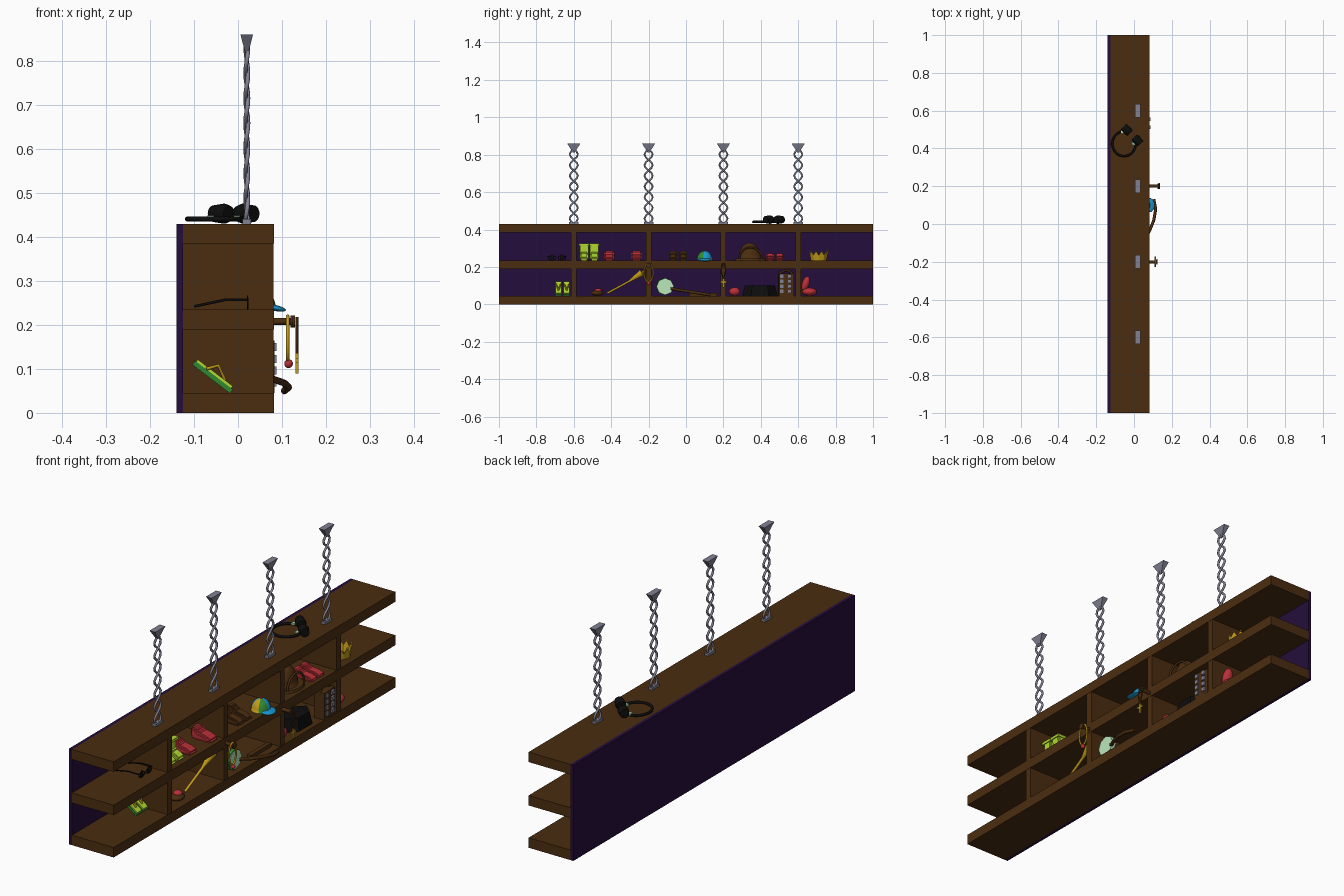
import bpy, bmesh, math
from math import sin, cos, pi, radians
from mathutils import Vector, Matrix, Euler

cube = bpy.data.objects.get("Cube")
if cube:
    bpy.data.objects.remove(cube, do_unlink=True)


def material(name, rgb):
    m = bpy.data.materials.new(name)
    m.use_nodes = True
    m.diffuse_color = (*rgb, 1)
    m.node_tree.nodes["Principled BSDF"].inputs["Base Color"].default_value = (*rgb, 1)
    return m


WOOD = material("brown wood", (.07, .026, .005))
PURPLE = material("dark purple", (.018, .004, .045))
STEEL = material("steel grey", (.22, .22, .29))
BLACK = material("black", (.004, .004, .004))
LIME = material("lime", (.45, .7, .03))
RED = material("red", (.5, .03, .04))
GOLD = material("gold", (.55, .33, .01))
BLUE = material("blue", (.01, .32, .65))
MINT = material("pale mint", (.5, .8, .5))
GREEN = material("green", (.03, .25, .03))


# ---- helpers ----
def finish(name, bm, mats, smooth=False):
    bmesh.ops.recalc_face_normals(bm, faces=bm.faces)
    me = bpy.data.meshes.new(name)
    bm.to_mesh(me)
    bm.free()
    for m in mats if isinstance(mats, (list, tuple)) else [mats]:
        me.materials.append(m)
    for p in me.polygons:
        p.use_smooth = smooth
    ob = bpy.data.objects.new(name, me)
    bpy.context.collection.objects.link(ob)
    return ob


def box(name, lo, hi, mat, tilt=(0, 0, 0)):
    lo, hi = Vector(lo), Vector(hi)
    bm = bmesh.new()
    bmesh.ops.create_cube(bm, size=1, matrix=Matrix.LocRotScale((lo + hi) / 2, Euler(tilt), hi - lo))
    return finish(name, bm, mat)


def cone(name, a, b, r1, r2, mat, sides=16, squash=(1, 1), turn=0):
    a, b = Vector(a), Vector(b)
    rot = (b - a).to_track_quat('Z', 'Y').to_matrix().to_4x4()
    bm = bmesh.new()
    bmesh.ops.create_cone(bm, cap_ends=True, segments=sides, radius1=r1, radius2=r2, depth=(b - a).length,
                          matrix=Matrix.Translation((a + b) / 2) @ rot @ Matrix.Diagonal((*squash, 1, 1))
                          @ Matrix.Rotation(turn, 4, 'Z'))
    return finish(name, bm, mat)


def ball(name, loc, size, mat, tilt=(0, 0, 0), dome=False):
    bm = bmesh.new()
    bmesh.ops.create_uvsphere(bm, u_segments=18, v_segments=10, radius=1)
    if dome:
        bmesh.ops.bisect_plane(bm, geom=bm.verts[:] + bm.edges[:] + bm.faces[:], plane_co=(0, 0, 0),
                               plane_no=(0, 0, -1), clear_outer=True)
    bm.transform(Matrix.LocRotScale(Vector(loc), Euler(tilt), Vector(size)))
    return finish(name, bm, mat, True)


def tube(name, points, r, mat, closed=False, sides=2):
    cu = bpy.data.curves.new(name + " path", 'CURVE')
    cu.dimensions = '3D'
    cu.bevel_depth, cu.bevel_resolution, cu.use_fill_caps = r, sides, True
    s = cu.splines.new('POLY')
    s.points.add(len(points) - 1)
    for p, co in zip(s.points, points):
        p.co = (*co, 1)
    s.use_cyclic_u = closed
    tmp = bpy.data.objects.new(name, cu)
    me = bpy.data.meshes.new_from_object(tmp)
    bpy.data.objects.remove(tmp)
    bm = bmesh.new()
    bm.from_mesh(me)
    bm.faces.ensure_lookup_table()
    for f in bm.faces:
        f.material_index = 0
    return finish(name, bm, mat, True)


def arc(n, f, t0=0, t1=2 * pi):
    return [f(t0 + (t1 - t0) * i / n) for i in range(n + 1)]


def slab(name, profile, loc, width, mat):
    """Side profile in x and z, given width along y, with rounded edges."""
    bm = bmesh.new()
    x, y, z = loc
    face = bm.faces.new([bm.verts.new((x + a, y - width / 2, z + b)) for a, b in profile])
    out = bmesh.ops.extrude_face_region(bm, geom=[face])
    bmesh.ops.translate(bm, vec=(0, width, 0), verts=[v for v in out["geom"] if isinstance(v, bmesh.types.BMVert)])
    bmesh.ops.bevel(bm, geom=bm.edges[:], offset=width * .14, segments=2, affect='EDGES')
    return finish(name, bm, mat)


# ---- shelf unit ----
LOW, MID = .045, .235
box("back_panel", (-.14, -1, 0), (-.125, 1, .43), PURPLE)
for name, z in (("bottom_shelf", 0), ("middle_shelf", .19), ("top_shelf", .385)):
    box(name, (-.125, -1, z), (.082, 1, z + .045), WOOD)
for y in (-.6, -.2, .2, .6):
    box("lower_divider", (-.125, y - .015, LOW), (.081, y + .015, .19), WOOD)
    box("upper_divider", (-.125, y - .015, MID), (.081, y + .015, .385), WOOD)
    # hanging chains with ceiling wedges
    for side in (-1, 1):
        tube("hanging_chain", [(.02 + side * .003 * cos(t), y + side * .022 * sin(t), .43 + .4 * t / (7 * pi))
                               for t in [i * pi / 4 for i in range(29)]], .005, STEEL)
    box("chain_foot", (.01, y - .025, .43), (.03, y + .025, .441), STEEL)
    cone("ceiling_wedge", (.02, y, .813), (.02, y, .86), .008, .05, STEEL, 4, (.4, 1), pi / 4).scale = (1, 1, 1)

# ---- headphones on top ----
tube("headphone_band", arc(24, lambda t: (-.053 + .062 * cos(t), .425 + .066 * sin(t), .441),
                           radians(80), radians(370)), .006, BLACK)
for x, y, s in ((-.04, .5, 1), (.02, .44, -1)):
    d = Vector((.7, -.7, 0)) * s
    c = Vector((x, y, .453))
    cone("ear_cup", c - d * .022, c + d * .012, .019, .023, BLACK, 20)
    cone("ear_cushion", c + d * .012, c + d * .028, .023, .018, BLACK, 20)
    box("headphone_hinge", c + Vector((-.03, -.022, -.012)), c + Vector((-.015, -.005, -.004)), MINT)

# ---- upper shelf: glasses ----
for s in (-1, 1):
    y = -.69 + s * .025
    tube("glasses_rim", arc(16, lambda t: (.022, y + .02 * cos(t), .249 + .011 * sin(t))), .002, BLACK)
    cone("glasses_lens", (.021, y, .249), (.023, y, .249), .018, .018, BLACK, 16, (.55, 1))
    tube("glasses_arm", [(.022, -.69 + s * .048, .257), (-.03, -.69 + s * .047, .257),
                         (-.1, -.69 + s * .043, .242)], .003, BLACK)

# ---- upper shelf: boots and shoes ----
BOOT = [(-.035, 0), (.045, 0), (.05, .015), (.035, .028), (.008, .038), (.01, .088), (-.035, .088)]
SHOE = [(-.045, 0), (.05, 0), (.055, .012), (.035, .026), (-.01, .034), (-.022, .05), (-.05, .05)]
for y in (-.545, -.49):
    slab("rain_boot", BOOT, (.015, y, MID), .046, LIME)
    box("boot_cuff", (-.023, y - .026, MID + .078), (.029, y + .026, MID + .09), LIME)
for name, y, mat, w in (("red_shoe", -.41, RED, .055), ("red_shoe", -.265, RED, .06),
                        ("brown_shoe", -.07, WOOD, .042), ("brown_shoe", -.015, WOOD, .042)):
    slab(name, SHOE, (.015, y, MID), w, mat)
for y in (.45, .5):
    slab("low_red_shoe", [(a, b * .75) for a, b in SHOE], (.015, y, MID), .045, RED)

# ---- upper shelf: panelled cap ----
cap = ball("cap_dome", (.045, .1, MID), (.042, .042, .052), [BLUE, GOLD, GREEN], dome=True)
for p in cap.data.polygons:
    p.material_index = int((math.atan2(p.center.y - .1, p.center.x - .045) + pi) / (pi / 3)) % 3
ball("cap_visor", (.082, .1, MID + .004), (.028, .038, .007), BLUE, (0, .2, 0))
ball("cap_button", (.045, .1, MID + .052), (.005, .005, .004), RED)

# ---- upper shelf: brown hat ----
cone("hat_brim", (0, .345, MID), (0, .345, MID + .01), .085, .08, WOOD, 24, (.8, 1))
ball("hat_crown", (0, .34, MID + .008), (.045, .06, .087), WOOD, dome=True)
tube("hat_strap", arc(14, lambda t: (.045, .345 + .06 * cos(t), MID + .01 + .06 * sin(t)), 0, pi), .005, WOOD)

# ---- upper shelf: crown ----
bm = bmesh.new()
rings = [[bm.verts.new((.01 + r * cos(i * pi / 10), .71 + r * sin(i * pi / 10), MID + (h if i % 2 else low)))
          for i in range(20)] for r, h, low in ((.042, 0, 0), (.05, .05, .028))]
for i in range(20):
    j = (i + 1) % 20
    bm.faces.new((rings[0][i], rings[0][j], rings[1][j], rings[1][i]))
finish("crown", bm, GOLD).modifiers.new("thickness", 'SOLIDIFY').thickness = .004
for i in range(1, 20, 2):
    ball("crown_bead", (.01 + .05 * cos(i * pi / 10), .71 + .05 * sin(i * pi / 10), MID + .05), (.004,) * 3, GOLD)

# ---- lower shelf: sandals ----
for y in (-.682, -.638):
    box("sandal_sole", (-.112, y - .019, .076), (-.004, y + .019, .087), GREEN, (0, .65, 0))
    box("sandal_footbed", (-.104, y - .016, .084), (-.004, y + .016, .092), LIME, (0, .65, 0))
    for s in (-1, 1):
        tube("sandal_strap", [(-.072, y + s * .017, .1), (-.045, y + s * .012, .108), (-.03, y, .075)], .004, GOLD)

# ---- lower shelf: horn and small shoe ----
tube("horn_pipe", [(.03, -.42, .06), (.035, -.3, .125), (.04, -.22, .18)], .006, GOLD)
cone("horn_bell", (.034, -.3, .125), (.04, -.235, .17), .006, .019, GOLD)
ball("small_bowl", (.03, -.475, .06), (.03, .035, .015), WOOD)
ball("small_bowl_fruit", (.03, -.47, .072), (.02, .02, .014), RED)

# ---- lower shelf: axe ----
cone("axe_head", (.045, -.11, .095), (.065, -.11, .095), .045, .045, MINT, 8, (1, .95))
cone("axe_edge", (.048, -.113, .095), (.062, -.113, .095), .049, .049, GREEN, 8, (.95, .95))
tube("axe_handle", [(.06, -.08, .085), (.085, -.03, .075), (.105, .02, .068), (.115, .08, .058),
                    (.105, .13, .05)], .008, WOOD)
box("axe_grip", (.03, .02, LOW), (.05, .165, .06), WOOD)

# ---- lower shelf: black case, books and red toys ----
ball("red_ball", (.03, .26, .068), (.025, .03, .023), RED)
cone("black_case", (.01, .395, LOW), (.01, .395, .1), .096, .08, BLACK, 6, (.6, 1))
box("studded_pouch", (.03, .495, LOW), (.08, .575, .165), WOOD, (0, 0, .08))
for y in (.512, .555):
    for i in range(4):
        box("pouch_stud", (.074, y - .009, .06 + i * .027), (.087, y + .009, .078 + i * .027), STEEL)
tube("pouch_strap", arc(14, lambda t: (.055, .535 + .037 * cos(t), .15 + .03 * sin(t)), 0, pi), .006, WOOD)
ball("red_glove", (.02, .66, .067), (.04, .04, .022), RED)
ball("red_glove_cuff", (.02, .64, .11), (.024, .02, .042), RED, (-.3, 0, 0))

# ---- pegs with jewellery ----
for y, end in ((-.2, .125), (.2, .13)):
    cone("peg", (.08, y, .208), (end, y, .208), .008, .008, WOOD, 12)
    cone("peg_cap", (end - .006, y, .208), (end, y, .208), .014, .014, WOOD, 12)
tube("bead_necklace", arc(24, lambda t: (.113, -.2 + .025 * sin(t), .17 + .05 * cos(t)))[:-1], .004, GOLD, True)
ball("necklace_gem", (.115, -.2, .112), (.01, .01, .01), RED)
for s in (-1, 1):
    tube("pendant_cord", [(.134, .2 + s * .004, .218), (.134, .2 + s * .012, .18), (.134, .2, .13)], .003, WOOD)
box("pendant_bar", (.131, .195, .09), (.137, .205, .135), GOLD)
box("pendant_crossbar", (.131, .184, .115), (.137, .216, .124), GOLD)
